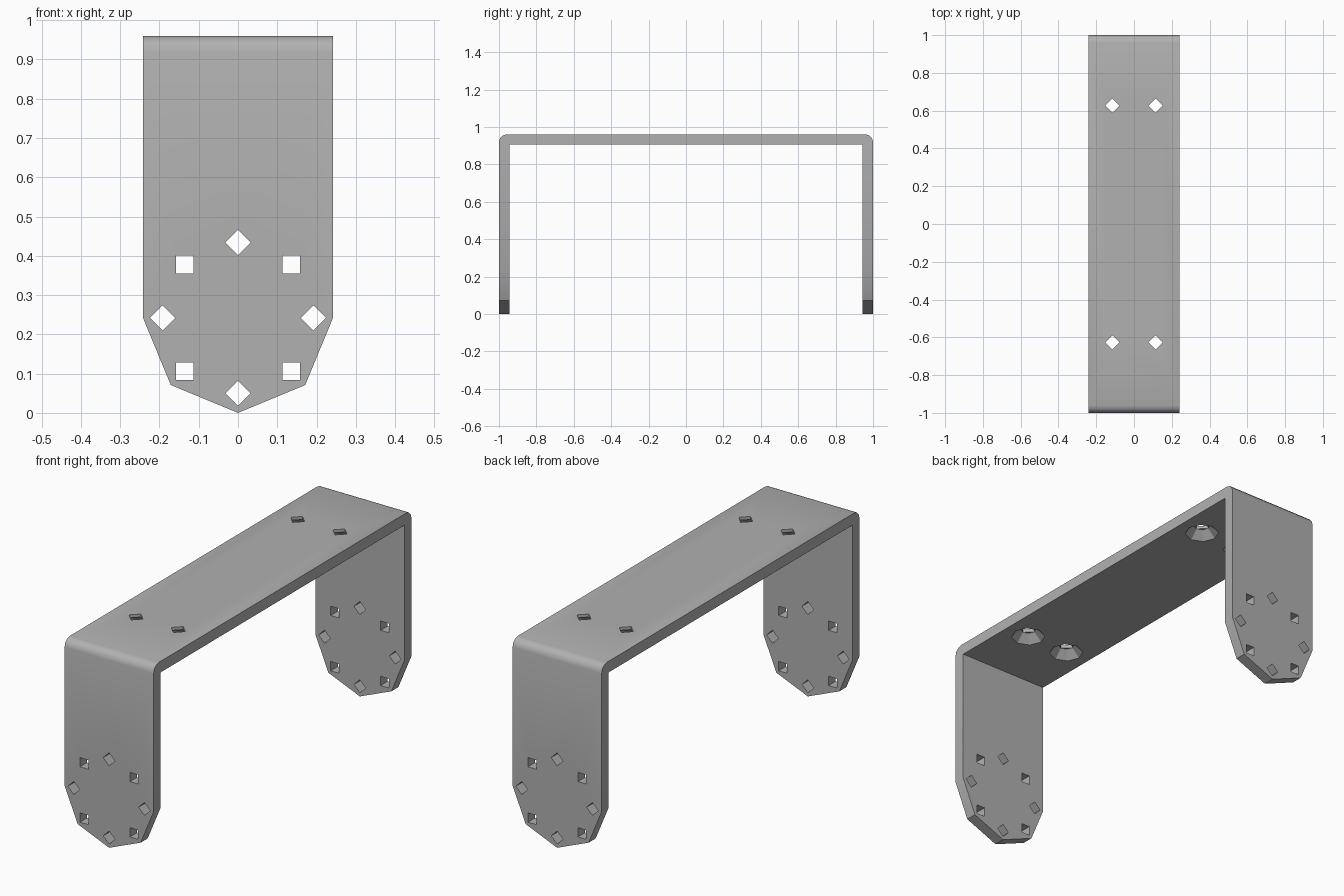
import bpy, bmesh
from math import pi, sin, cos, radians
from mathutils import Matrix, Vector

cube = bpy.data.objects.get("Cube")
if cube:
    bpy.data.objects.remove(cube, do_unlink=True)

HALF_W, HEIGHT, THICK, BEND = 0.242, 0.96, 0.055, 0.04

steel = bpy.data.materials.new("grey steel")
steel.use_nodes = True
grey = (0.44, 0.44, 0.44, 1)
steel.diffuse_color = grey
steel.node_tree.nodes["Principled BSDF"].inputs["Base Color"].default_value = grey


def make_object(name, bm):
    bmesh.ops.recalc_face_normals(bm, faces=bm.faces)
    mesh = bpy.data.meshes.new(name)
    bm.to_mesh(mesh)
    bm.free()
    mesh.materials.append(steel)
    obj = bpy.data.objects.new(name, mesh)
    bpy.context.collection.objects.link(obj)
    return obj


def prism(name, points, direction):
    """Extrude a closed outline along a direction."""
    bm = bmesh.new()
    face = bm.faces.new([bm.verts.new(p) for p in points])
    new = bmesh.ops.extrude_face_region(bm, geom=[face])["geom"]
    verts = [v for v in new if isinstance(v, bmesh.types.BMVert)]
    bmesh.ops.translate(bm, verts=verts, vec=Vector(direction))
    return make_object(name, bm)


def cut(target, cutter, operation):
    mod = target.modifiers.new("cut", "BOOLEAN")
    mod.operation, mod.solver, mod.object = operation, "EXACT", cutter
    bpy.context.view_layer.objects.active = target
    bpy.ops.object.modifier_apply(modifier=mod.name)
    bpy.data.objects.remove(cutter, do_unlink=True)


def cone(name, sides, r_low, r_high, depth, matrix):
    bm = bmesh.new()
    bmesh.ops.create_cone(bm, cap_ends=True, segments=sides, radius1=r_low,
                          radius2=r_high, depth=depth, matrix=matrix)
    return make_object(name, bm)


# Folded strip: U-shaped side profile with rounded outer bends
def bend(side):
    arc = [radians(a) for a in (0, 30, 60, 90)]
    return [(side * (1 - BEND + BEND * cos(a)), HEIGHT - BEND + BEND * sin(a)) for a in arc]

inner = 1 - THICK
profile = [(inner, 0), (1, 0)] + bend(1) + bend(-1)[::-1]
profile += [(-1, 0), (-inner, 0), (-inner, HEIGHT - THICK), (inner, HEIGHT - THICK)]
bracket = prism("bracket", [(-HALF_W, y, z) for y, z in profile], (2 * HALF_W, 0, 0))

# Faceted leg tips: trim below the centre of the hole ring
for side in (-1, 1):
    tip = [HALF_W * (1 - cos(pi / 4)), HALF_W * sin(pi / 4)]
    corner = [(0, 0), (tip[1], tip[0]), (HALF_W, HALF_W), (0.4, HALF_W), (0.4, -0.1), (0, -0.1)]
    trim = prism("tip_cutter", [(side * x, -1.2, z) for x, z in corner], (0, 2.4, 0))
    cut(bracket, trim, "DIFFERENCE")

# Ring of square holes through both legs
for i in range(8):
    a = i * pi / 4
    turn = Matrix.Translation((0.192 * cos(a), 0, HALF_W + 0.192 * sin(a))) \
        @ Matrix.Rotation(-a, 4, "Y") @ Matrix.Rotation(pi / 2, 4, "X")
    cut(bracket, cone("leg_hole_cutter", 4, 0.032, 0.032, 2.4, turn), "DIFFERENCE")

# Mounting holes, countersunk from the underside
for x in (-0.115, 0.115):
    for y in (-0.627, 0.627):
        place = Matrix.Translation((x, y, HEIGHT - THICK / 2))
        cut(bracket, cone("bolt_hole_cutter", 4, 0.038, 0.038, 0.2, place), "DIFFERENCE")
        sink = Matrix.Translation((x, y, HEIGHT - THICK + 0.015))
        cut(bracket, cone("countersink_cutter", 8, 0.088, 0.038, 0.05, sink), "DIFFERENCE")

# Smooth only the bends
bpy.ops.object.select_all(action="DESELECT")
bracket.select_set(True)
bpy.context.view_layer.objects.active = bracket
bpy.ops.object.shade_smooth_by_angle(angle=radians(32))
